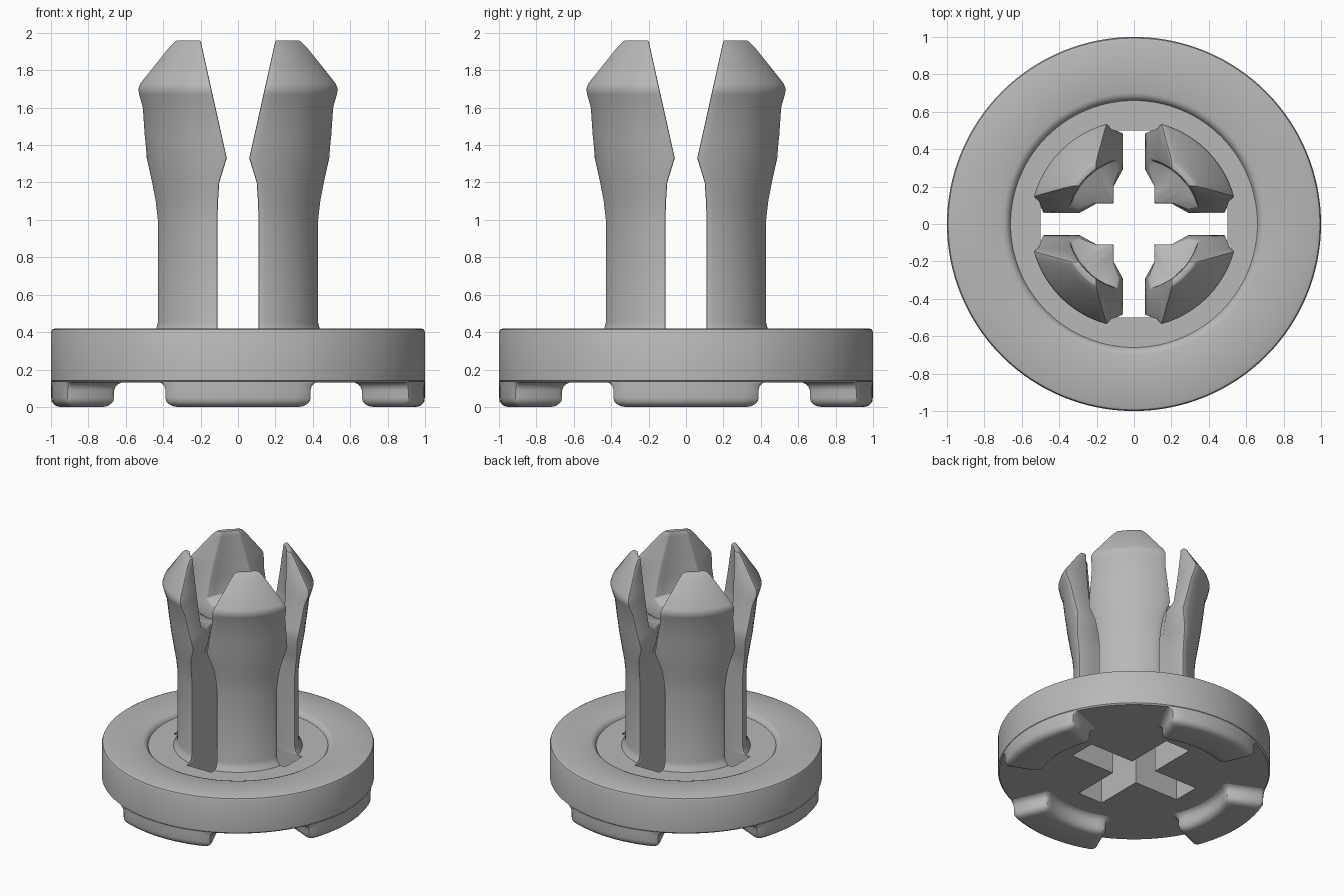
import bpy
import bmesh
from math import sin, cos, asin, pi, sqrt, radians
from mathutils import Vector

cube = bpy.data.objects.get("Cube")
if cube:
    bpy.data.objects.remove(cube, do_unlink=True)

GREY = (0.48, 0.48, 0.48, 1)
grey = bpy.data.materials.new("grey_plastic")
grey.use_nodes = True
grey.diffuse_color = GREY
grey.node_tree.nodes["Principled BSDF"].inputs["Base Color"].default_value = GREY


def loft(name, rings):
    """Skin a stack of equal-length point rings and cap both ends."""
    bm = bmesh.new()
    rows = [[bm.verts.new(p) for p in ring] for ring in rings]
    n = len(rows[0])
    for a, b in zip(rows, rows[1:]):
        for i in range(n):
            j = (i + 1) % n
            bm.faces.new((a[i], a[j], b[j], b[i]))
    bm.faces.new(rows[0][::-1])
    bm.faces.new(rows[-1])
    bmesh.ops.recalc_face_normals(bm, faces=bm.faces)
    mesh = bpy.data.meshes.new(name)
    bm.to_mesh(mesh)
    bm.free()
    mesh.materials.append(grey)
    ob = bpy.data.objects.new(name, mesh)
    bpy.context.collection.objects.link(ob)
    return ob


def activate(ob):
    bpy.ops.object.select_all(action="DESELECT")
    ob.select_set(True)
    bpy.context.view_layer.objects.active = ob


def smooth(ob, angle=35):
    activate(ob)
    bpy.ops.object.shade_smooth_by_angle(angle=radians(angle))


def polar(r, t, z):
    return Vector((r * cos(t), r * sin(t), z))


def lerp_table(table, z):
    for (z0, v0), (z1, v1) in zip(table, table[1:]):
        if z <= z1:
            return v0 + (v1 - v0) * (z - z0) / (z1 - z0)
    return table[-1][1]


# Round plate with a shallow recess on top
plate_profile = [(0.99, 0.13), (1, 0.14), (1, 0.40), (0.994, 0.414), (0.98, 0.42),
                 (0.70, 0.42), (0.68, 0.413), (0.667, 0.40), (0.66, 0.385)]
plate = loft("base_plate", [[polar(r, 2 * pi * i / 128, z) for i in range(128)]
                            for r, z in plate_profile])

# Cross-shaped opening through the plate
for k in range(2):
    sx, sy = (0.5, 0.11) if k == 0 else (0.11, 0.5)
    corners = [(-sx, -sy), (sx, -sy), (sx, sy), (-sx, sy)]
    cutter = loft("slot_cutter", [[(x, y, z) for x, y in corners] for z in (0, 0.6)])
    activate(plate)
    cut = plate.modifiers.new("slot", "BOOLEAN")
    cut.operation = "DIFFERENCE"
    cut.solver = "EXACT"
    cut.object = cutter
    bpy.ops.object.modifier_apply(modifier=cut.name)
    bpy.data.objects.remove(cutter, do_unlink=True)
smooth(plate)


# Feet: curved blocks under the rim, rounded below and flared into the plate
def foot_ring(z, inset):
    ri, ro = 0.71 + inset, min(1.0 - inset, 0.999)
    a = 0.412
    c = 0.03

    def side(r, sign, back):
        return polar(r, sign * (a - (inset + back) / r), z)

    outer = [polar(ro, (a - (inset + c) / ro) * (i / 6 - 1), z) for i in range(13)]
    inner = [polar(ri, (a - (inset + c) / ri) * (1 - i / 6), z) for i in range(13)]
    end_a = [side(ro - 0.009, 1, 0.009), side(ro - c, 1, 0),
             side(ri + c, 1, 0), side(ri + 0.009, 1, 0.009)]
    end_b = [side(ri + 0.009, -1, 0.009), side(ri + c, -1, 0),
             side(ro - c, -1, 0), side(ro - 0.009, -1, 0.009)]
    return outer + end_a + inner + end_b


foot_steps = [(0, 0.05), (0.004, 0.03), (0.015, 0.014), (0.03, 0.004), (0.05, 0),
              (0.09, 0), (0.11, -0.006), (0.125, -0.02), (0.135, -0.04)]
for k, where in enumerate(("left", "back", "right", "front")):
    foot = loft(where + "_foot", [foot_ring(z, inset) for z, inset in foot_steps])
    foot.rotation_euler.z = k * pi / 2
    smooth(foot, 40)


# Prongs: quarter columns with a waist, bulging flanks, a barbed head and a pocket
flank = [(0.3, 0.11), (1.05, 0.11), (1.2, 0.1), (1.33, 0.06), (1.96, 0.2)]
outline = [(0.36, 0.48), (0.39, 0.472), (0.41, 0.455), (0.45, 0.445), (1.0, 0.445),
           (1.1, 0.455), (1.2, 0.472), (1.33, 0.493), (1.41, 0.502), (1.45, 0.508),
           (1.6, 0.525), (1.67, 0.548), (1.7, 0.555), (1.73, 0.545),
           (1.92, 0.42), (1.96, 0.39)]
FLOOR = 1.43


def prong_ring(z, r):
    f = lerp_table(flank, z)
    t = asin(f / r)
    ring = [polar(r, t + (pi / 2 - 2 * t) * i / 12, z) for i in range(13)]
    if z < FLOOR:
        # solid wedge reaching in to the inner corner
        half = [(f, 0.29), (0.11, 0.2), (0.11, 0.155)]
        inner = half + [(0.11, 0.11)] + [(y, x) for x, y in reversed(half)]
        ring += [Vector((x, y, z)) for x, y in inner]
    else:
        # curved wall around the pocket
        bore = 0.355
        t = asin(f / bore)
        ring += [polar(bore, pi / 2 - t - (pi / 2 - 2 * t) * i / 6, z) for i in range(7)]
    return ring


for k, where in enumerate(("back_left", "back_right", "front_right", "front_left")):
    prong = loft(where + "_prong", [prong_ring(z, r) for z, r in outline])
    prong.rotation_euler.z = k * pi / 2
    activate(prong)
    bevel = prong.modifiers.new("soft_edges", "BEVEL")
    bevel.width = 0.018
    bevel.segments = 2
    bevel.limit_method = "ANGLE"
    bevel.angle_limit = radians(40)
    bpy.ops.object.modifier_apply(modifier=bevel.name)
    smooth(prong)
